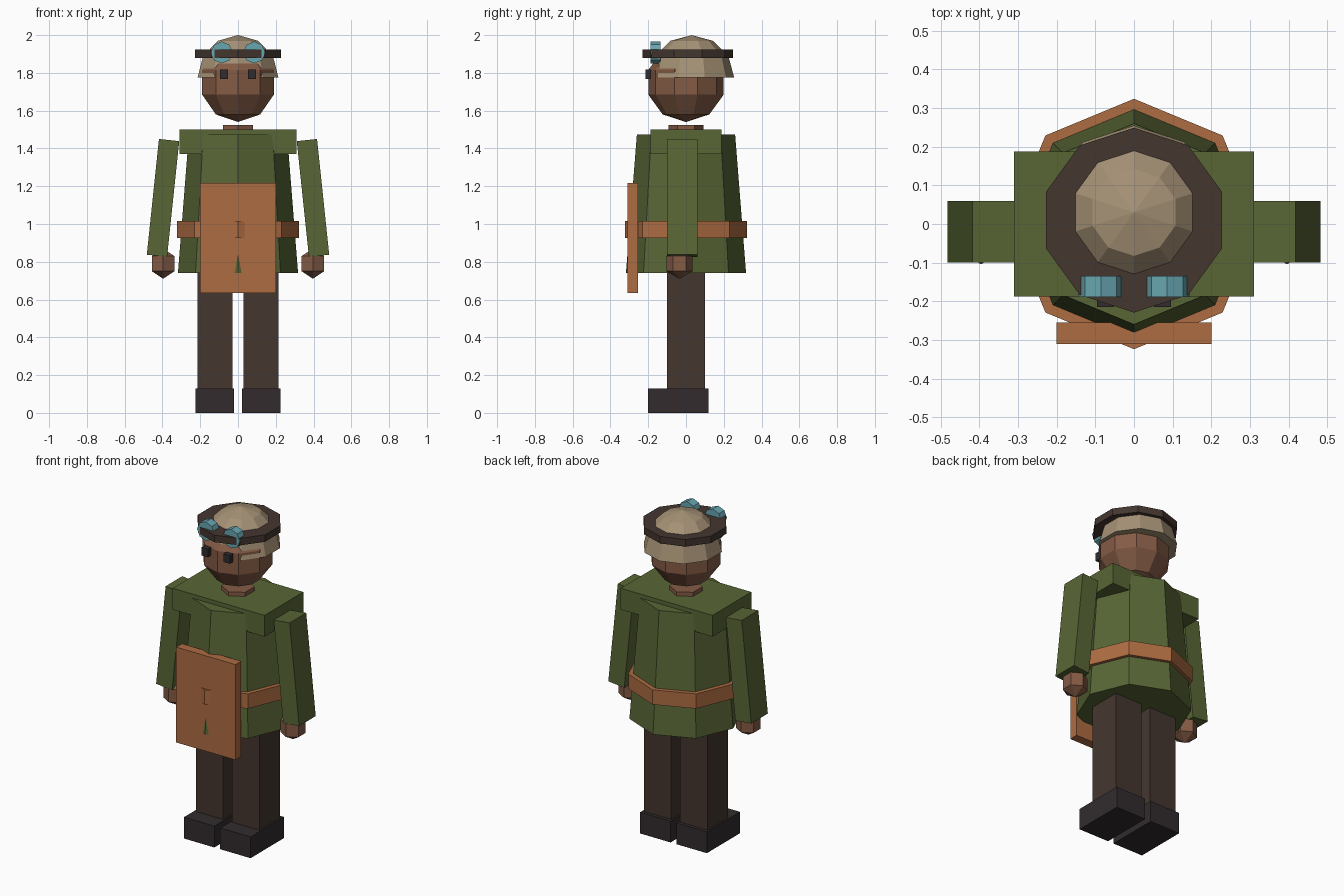
import bpy, bmesh, math
from mathutils import Matrix

if "Cube" in bpy.data.objects:
    bpy.data.objects.remove(bpy.data.objects["Cube"])


def material(name, r, g, b):
    m = bpy.data.materials.new(name)
    lin = [((c / 255 + 0.055) / 1.055) ** 2.4 for c in (r, g, b)]
    m.diffuse_color = (*lin, 1)
    m.use_nodes = True
    m.node_tree.nodes["Principled BSDF"].inputs["Base Color"].default_value = m.diffuse_color
    return m


GREEN = material("olive cloth", 88, 102, 53)
LEATHER = material("tan leather", 173, 108, 66)
TROUSER = material("dark brown cloth", 68, 54, 47)
BOOT = material("black leather", 50, 43, 45)
SKIN = material("brown skin", 132, 91, 69)
CAP = material("beige cap", 166, 146, 118)
GLASS = material("blue glass", 104, 166, 176)


def finish(name, bm, mat, matrix=Matrix()):
    bmesh.ops.recalc_face_normals(bm, faces=bm.faces)
    me = bpy.data.meshes.new(name)
    bm.to_mesh(me)
    bm.free()
    me.materials.append(mat)
    ob = bpy.data.objects.new(name, me)
    ob.matrix_world = matrix
    bpy.context.collection.objects.link(ob)
    return ob


def box(name, mat, x, y, z, matrix=Matrix()):
    """Box spanning the given (low, high) ranges."""
    bm = bmesh.new()
    bmesh.ops.create_cube(bm, size=1)
    for v in bm.verts:
        for i, (lo, hi) in enumerate((x, y, z)):
            v.co[i] = lo if v.co[i] < 0 else hi
    return finish(name, bm, mat, matrix)


def turned(name, mat, sides, profile, matrix=Matrix()):
    """Closed solid turned around z from (radius, height) points."""
    bm = bmesh.new()
    rings = []
    for r, z in profile:
        if r < 1e-5:
            rings.append([bm.verts.new((0, 0, z))] * sides)
        else:
            angles = [2 * math.pi * i / sides for i in range(sides)]
            rings.append([bm.verts.new((r * math.sin(a), -r * math.cos(a), z)) for a in angles])
    for lower, upper in zip(rings, rings[1:]):
        for i in range(sides):
            j = (i + 1) % sides
            quad = [lower[i], lower[j], upper[j], upper[i]]
            bm.faces.new(list(dict.fromkeys(quad)))
    for (r, z), ring in ((profile[0], rings[0]), (profile[-1], rings[-1])):
        if r > 1e-5:
            bm.faces.new(ring)
    return finish(name, bm, mat, matrix)


def arc(radius, bands, start=-90):
    """Profile of a ball from a start latitude up to the pole."""
    step = (90 - start) / bands
    lat = [math.radians(start + step * i) for i in range(bands + 1)]
    return [(radius * math.cos(a), radius * math.sin(a)) for a in lat]


move = Matrix.Translation

# Torso
turned("coat", GREEN, 8, [(0.318, 0.74), (0.26, 1.475)])
turned("belt", LEATHER, 8, [(0.324, 0.925), (0.324, 1.015)])
box("shoulders", GREEN, (-0.31, 0.31), (-0.187, 0.187), (1.37, 1.5))
box("apron", LEATHER, (-0.2, 0.2), (-0.31, -0.255), (0.635, 1.217))

# Limbs, mirrored left and right
for side, s in (("left", 1), ("right", -1)):
    def span(a, b):
        return tuple(sorted((a * s, b * s)))
    box(side + "_leg", TROUSER, span(0.03, 0.215), (-0.1, 0.1), (0.12, 0.85))
    box(side + "_boot", BOOT, span(0.02, 0.225), (-0.2, 0.12), (0, 0.13))
    tilt = move((0.397 * s, -0.02, 1.138)) @ Matrix.Rotation(math.radians(-6) * s, 4, "Y")
    box(side + "_arm", GREEN, (-0.054, 0.054), (-0.08, 0.08), (-0.308, 0.308), tilt)
    turned(side + "_hand", SKIN, 6, arc(0.08, 3), move((0.396 * s, -0.035, 0.79)))
    box(side + "_eye", BOOT, span(0.052, 0.096), (-0.215, -0.185), (1.768, 1.818))
    lens = move((0.086 * s, -0.162, 1.908)) @ Matrix.Rotation(math.radians(90), 4, "X")
    turned(side + "_goggle", GLASS, 8, [(0.058, -0.027), (0.058, 0.027)], lens)

# Head and headgear
turned("neck", SKIN, 6, [(0.092, 1.44), (0.092, 1.525)])
turned("head", SKIN, 10, arc(0.21, 5), move((0, 0, 1.75)))
turned("cap", CAP, 10, arc(0.225, 3, 0), move((0, 0.03, 1.775)))
turned("goggle_band", TROUSER, 10, [(0.239, 1.88), (0.239, 1.923)], move((0, 0.01, 0)))
